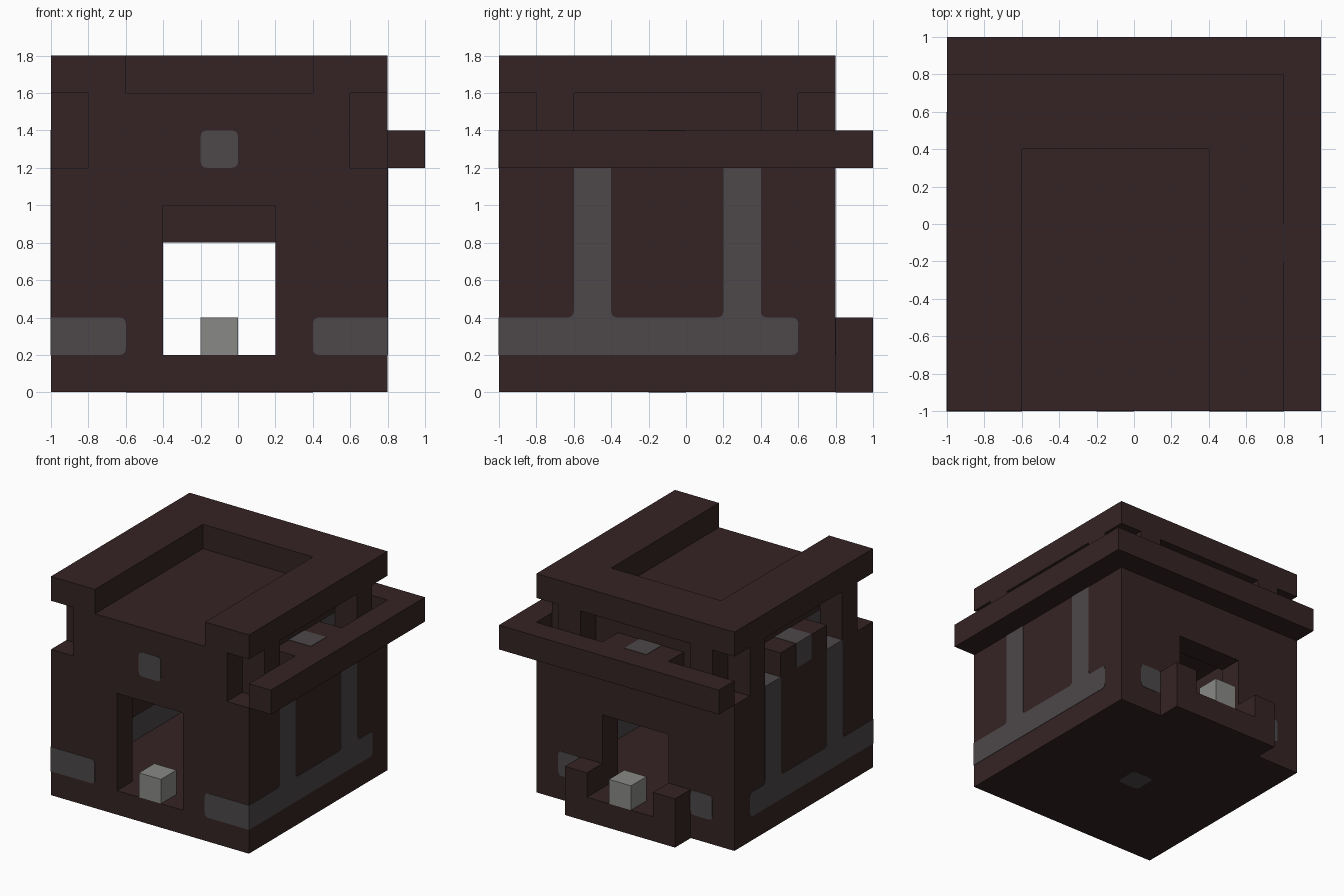
import bpy
import bmesh
from mathutils import Vector

old = bpy.data.objects.get("Cube")
if old:
    bpy.data.objects.remove(old, do_unlink=True)

UNIT = 0.2     # size of one building block
LIP = 0.015    # how far inlays stand proud, in blocks


def material(name, rgb):
    m = bpy.data.materials.new(name)
    m.use_nodes = True
    m.diffuse_color = (*rgb, 1)
    m.node_tree.nodes["Principled BSDF"].inputs["Base Color"].default_value = (*rgb, 1)
    return m


BROWN = material("dark brown", (0.036, 0.017, 0.0176))
GREY = material("stone grey", (0.074, 0.065, 0.07))
LIGHT = material("light grey", (0.25, 0.25, 0.242))


def place(x, y, z):
    """Block coordinates to model coordinates."""
    return Vector((x * UNIT - 1, y * UNIT - 1, z * UNIT))


def finish(name, bm, mat):
    bmesh.ops.recalc_face_normals(bm, faces=bm.faces)
    mesh = bpy.data.meshes.new(name)
    bm.to_mesh(mesh)
    bm.free()
    mesh.materials.append(mat)
    obj = bpy.data.objects.new(name, mesh)
    bpy.context.collection.objects.link(obj)
    return obj


def blocks(name, mat, *boxes):
    """One object from boxes given as (x range, y range, z range)."""
    bm = bmesh.new()
    for xs, ys, zs in boxes:
        verts = bmesh.ops.create_cube(bm, size=1)["verts"]
        for v in verts:
            v.co = place(xs[v.co.x > 0], ys[v.co.y > 0], zs[v.co.z > 0])
    return finish(name, bm, mat)


def inlay(name, axis, span, outline):
    """Grey prism across an axis; outline points are (u, v, rounded)."""
    pts = [Vector(p[:2]) for p in outline]
    loop = []
    for i, p in enumerate(pts):
        if not outline[i][2]:
            loop.append(p)
            continue
        a = (pts[i - 1] - p).normalized() * 0.18
        b = (pts[(i + 1) % len(pts)] - p).normalized() * 0.18
        loop += [p + a * (1 - t) ** 2 + b * t ** 2 for t in (0, 0.25, 0.5, 0.75, 1)]
    bm = bmesh.new()
    rings = []
    for d in span:
        ring = []
        for u, v in loop:
            co = {"x": (d, u, v), "y": (u, d, v), "z": (u, v, d)}[axis]
            ring.append(bm.verts.new(place(*co)))
        rings.append(ring)
        bm.faces.new(ring)
    n = len(loop)
    for i in range(n):
        j = (i + 1) % n
        bm.faces.new((rings[0][i], rings[0][j], rings[1][j], rings[1][i]))
    return finish(name, bm, GREY)


def square(u, v):
    return [(u, v, 1), (u + 1, v, 1), (u + 1, v + 1, 1), (u, v + 1, 1)]


# Lower storey: floor and walls with a doorway front and back
blocks("floor", BROWN, ((0, 9), (0, 9), (LIP, 1)))
for side, x in (("right", 0), ("left", 8)):
    blocks(side + "_wall", BROWN, ((x, x + 1), (0, 9), (1, 6)))
for end, y, door_top in (("front", 0, 5), ("back", 8, 4)):
    blocks(end + "_wall", BROWN,
           ((1, 3), (y, y + 1), (1, 6)),
           ((6, 8), (y, y + 1), (1, 6)),
           ((3, 6), (y, y + 1), (door_top, 6)))

# Upper storey, set back at the sides and the rear
blocks("upper_storey", BROWN, ((1, 8), (0, 8), (6, 8)))

# Window posts and sills around the upper storey
for side, x in (("right", 0), ("left", 8)):
    xs = (x, x + 1)
    blocks(side + "_posts", BROWN, (xs, (1, 2), (6, 8)), (xs, (7, 8), (6, 8)))
    blocks(side + "_sill", BROWN, (xs, (3, 6), (6, 7)))
    blocks(side + "_sill_stone", GREY, ((x - LIP, x + 1 + LIP), (4, 5), (6, 7 + LIP)))
blocks("back_posts", BROWN, ((1, 2), (8, 9), (6, 8)), ((7, 8), (8, 9), (6, 8)))
blocks("back_sill", BROWN, ((3, 6), (8, 9), (6, 7)))
blocks("back_sill_stone", GREY, ((4, 5), (8, 9), (6, 7 + LIP)))
blocks("upper_pillars", GREY,
       *[((1 - LIP, 8 + LIP), (y, y + 1), (6, 7)) for y in (2, 6)])

# Roof rim, open at the front
blocks("roof_rim", BROWN,
       ((0, 2), (0, 9), (8, 9)),
       ((7, 9), (0, 9), (8, 9)),
       ((2, 7), (7, 9), (8, 9)))

# Ledge along the left side and the back
blocks("ledge", BROWN, ((9, 10), (0, 10), (6, 7)), ((0, 9), (9, 10), (6, 7)))

# Back porch with two low posts
blocks("porch", BROWN,
       ((2, 7), (9, 10), (0, 1)),
       ((2, 3), (9, 10), (1, 2)),
       ((6, 7), (9, 10), (1, 2)))

# Light blocks in the two doorways
for end, y in (("front", 0), ("back", 9)):
    blocks(end + "_door_block", LIGHT, ((4, 5), (y, y + 1), (1, 2)))

# Grey base band and pillars let into the side walls
TOP = 6 + LIP
side_band = [(-LIP, 1, 0), (8, 1, 1), (8, 2, 1),
             (7, 2, 1), (7, TOP, 0), (6, TOP, 0), (6, 2, 1),
             (3, 2, 1), (3, TOP, 0), (2, TOP, 0), (2, 2, 1), (-LIP, 2, 0)]
front_band = [(-LIP, 1, 0), (2, 1, 1), (2, 2, 1), (-LIP, 2, 0)]
for side, x in (("right", 0), ("left", 8)):
    inlay(side + "_band", "x", (x - LIP, x + 1 + LIP), side_band)
    band = front_band if x == 0 else [(9 - u, v, r) for u, v, r in front_band]
    inlay(side + "_front_band", "y", (-LIP, 1 + LIP), band)
    inlay(side + "_back_stone", "y", (8 - LIP, 9 + LIP), square(1 if x == 0 else 7, 1))

# Single stones over the front door and under the floor
inlay("front_stone", "y", (-LIP, 0.5), square(4, 6))
inlay("floor_stone", "z", (0, 0.5), square(4, 4))
